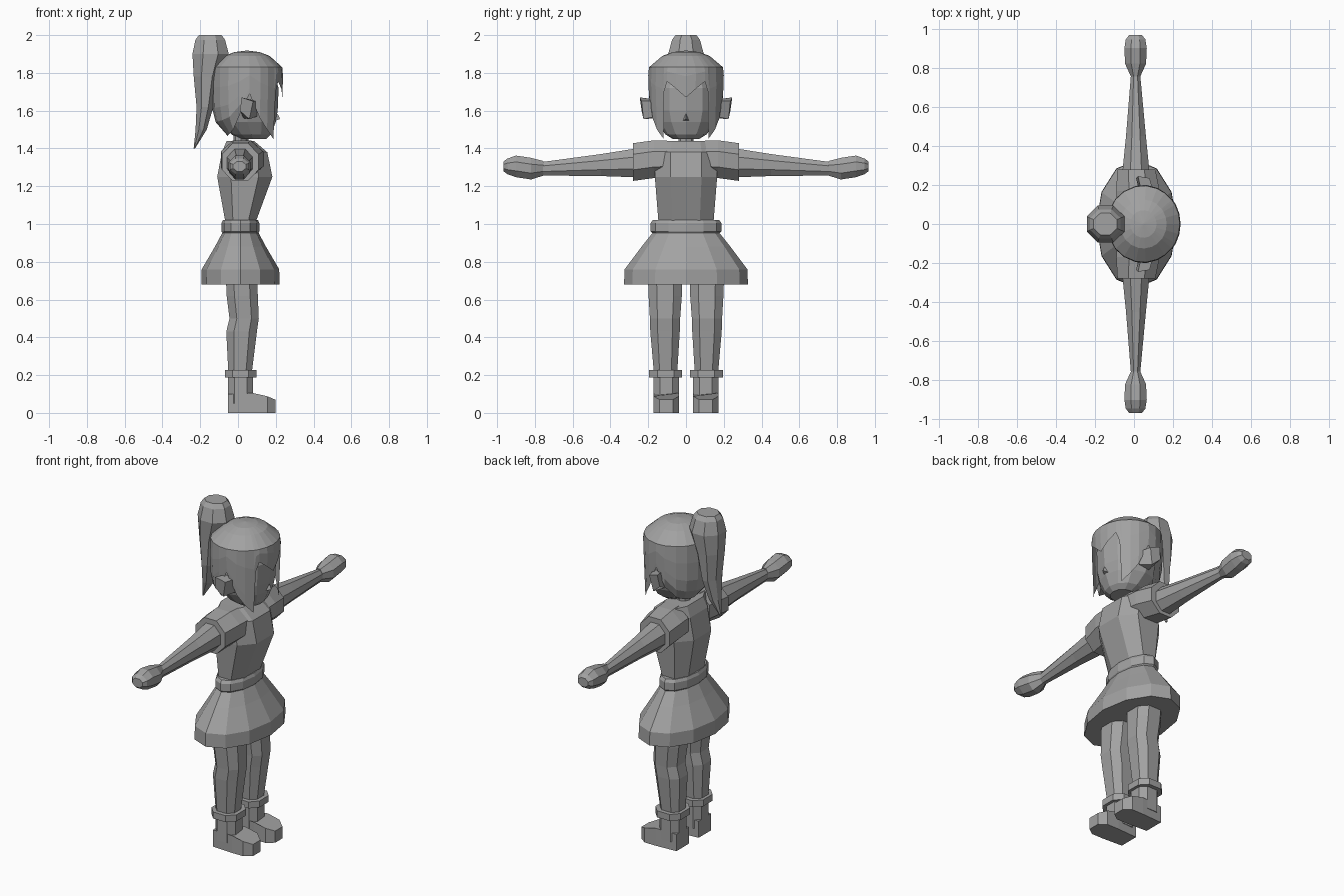
import bpy, bmesh, math

grey = bpy.data.materials.new("plain_grey")
grey.diffuse_color = (0.36, 0.36, 0.36, 1)


def finish(name, bm):
    bmesh.ops.remove_doubles(bm, verts=bm.verts, dist=0.0005)
    bmesh.ops.recalc_face_normals(bm, faces=bm.faces)
    me = bpy.data.meshes.new(name)
    bm.to_mesh(me)
    bm.free()
    me.materials.append(grey)
    ob = bpy.data.objects.new(name, me)
    bpy.context.collection.objects.link(ob)
    return ob


def loft(name, rings, cap=True):
    """Skin a list of equal-length point rings."""
    bm = bmesh.new()
    vs = [[bm.verts.new(p) for p in r] for r in rings]
    n = len(vs[0])
    for a, b in zip(vs, vs[1:]):
        for i in range(n):
            j = (i + 1) % n
            bm.faces.new((a[i], a[j], b[j], b[i]))
    if cap:
        bm.faces.new(vs[0])
        bm.faces.new(vs[-1])
    return finish(name, bm)


def oval(cx, cy, z, rx, ry, n=8, turn=0.0):
    return [(cx + rx * math.cos(turn + math.tau * i / n),
             cy + ry * math.sin(turn + math.tau * i / n), z) for i in range(n)]


def soft_box(x0, x1, cy, hy, z, k=0.5):
    """Eight-sided ring with a flat front, back and sides."""
    c, h = (x0 + x1) / 2, (x1 - x0) / 2
    pts = [(1, -k), (1, k), (k, 1), (-k, 1), (-1, k), (-1, -k), (-k, -1), (k, -1)]
    return [(c + h * a, cy + hy * b, z) for a, b in pts]


# Head and neck
loft("head", [oval(cx, 0, z, rx, ry, 12) for z, cx, rx, ry in [
    (1.45, 0.08, 0.07, 0.07), (1.475, 0.07, 0.105, 0.11), (1.54, 0.05, 0.15, 0.155),
    (1.60, 0.045, 0.165, 0.175), (1.72, 0.045, 0.17, 0.175), (1.84, 0.045, 0.13, 0.13)]])
loft("neck", [oval(0.015, 0, z, 0.04, 0.04, 8) for z in (1.36, 1.5)])
loft("nose", [[(0.19, -0.02, 1.545), (0.19, 0.02, 1.545), (0.19, 0, 1.61)],
              [(0.222, -0.003, 1.555), (0.222, 0.003, 1.555), (0.217, 0, 1.57)]])

# Hair cap with zigzag fringe, long side locks and ear notches: (angle, hem height)
hem = [(0, 1.67), (15, 1.715), (30, 1.755), (36, 1.70), (39, 1.45), (54, 1.50),
       (68, 1.56), (86, 1.69), (102, 1.58), (122, 1.50), (140, 1.48), (160, 1.47), (180, 1.465)]
hem += [(360 - a, z) for a, z in reversed(hem[1:-1])]


def hair_radius(z, ang):
    back = min(1, max(0, (1 - math.cos(math.radians(ang))) * 1.2 - 0.5))
    if z > 1.6:
        return 1.0 - 0.04 * (1.83 - z) / 0.23
    t = (1.6 - z) / 0.15
    return 0.96 - t * (0.03 + 0.5 * back * t)


rings = []
for z, r in [(1.918, 0.02), (1.91, 0.35), (1.89, 0.62), (1.83, 0.97)]:
    rings.append([(0.048 + 0.192 * r * math.cos(math.radians(a)),
                   0.202 * r * math.sin(math.radians(a)), z) for a, _ in hem])
for t in (0.3, 0.6, 0.8, 1.0):
    ring = []
    for a, h in hem:
        z = 1.83 + (h - 1.83) * t
        r = hair_radius(z, a)
        ring.append((0.048 + 0.192 * r * math.cos(math.radians(a)),
                     0.202 * r * math.sin(math.radians(a)), z))
    rings.append(ring)
hair = loft("hair_cap", rings, cap=False)
bm = bmesh.new()
bm.from_mesh(hair.data)
bmesh.ops.holes_fill(bm, edges=[e for e in bm.edges if e.is_boundary and e.verts[0].co.z > 1.9])
bm.to_mesh(hair.data)
bm.free()

# Ponytail
loft("ponytail", [oval(cx, 0, z, rx, ry, 8, math.pi / 8) for z, cx, rx, ry in [
    (2.0, -0.147, 0.065, 0.06), (1.975, -0.147, 0.085, 0.08), (1.90, -0.145, 0.104, 0.102),
    (1.78, -0.165, 0.075, 0.09), (1.62, -0.175, 0.048, 0.075), (1.50, -0.195, 0.032, 0.045),
    (1.40, -0.231, 0.004, 0.006)]])

# Torso, belt and skirt
loft("torso", [soft_box(x0, x1, 0, hy, z) for z, x0, x1, hy in [
    (1.0, -0.065, 0.09, 0.145), (1.25, -0.11, 0.182, 0.165),
    (1.38, -0.085, 0.155, 0.165), (1.44, -0.06, 0.085, 0.15)]])
loft("belt", [oval(0.013, 0, z, rx, ry, 12) for z, rx, ry in [
    (0.945, 0.09, 0.17), (0.96, 0.10, 0.187), (1.005, 0.10, 0.187), (1.022, 0.092, 0.175)]])
loft("skirt", [oval(0.013, 0, z, rx, ry, 12) for z, rx, ry in [
    (0.955, 0.095, 0.175), (0.88, 0.135, 0.235), (0.76, 0.205, 0.325), (0.68, 0.207, 0.328)]])


def arm_ring(s, y, cx, cz, rx, rz, n=8):
    return [(cx + rx * math.cos(math.tau * (i + 0.5) / n), s * y,
             cz + rz * math.sin(math.tau * (i + 0.5) / n)) for i in range(n)]


for s, side in ((-1, "right"), (1, "left")):
    # Ear
    loft(side + "_ear", [
        [(0.03, s * 0.16, 1.56), (0.10, s * 0.16, 1.57), (0.10, s * 0.16, 1.65), (0.04, s * 0.16, 1.66)],
        [(0.01, s * 0.235, 1.60), (0.06, s * 0.225, 1.555), (0.08, s * 0.235, 1.65), (0.02, s * 0.245, 1.67)]])
    # Sleeve
    loft(side + "_sleeve", [arm_ring(s, *p) for p in [
        (0.10, 0.025, 1.345, 0.12, 0.105), (0.17, 0.02, 1.343, 0.12, 0.108),
        (0.28, 0.012, 1.328, 0.105, 0.108)]])
    # Arm and closed hand
    loft(side + "_arm", [arm_ring(s, *p) for p in [
        (0.24, 0.01, 1.325, 0.078, 0.085), (0.45, 0.01, 1.312, 0.055, 0.063),
        (0.77, 0.008, 1.292, 0.025, 0.038)]])
    loft(side + "_hand", [arm_ring(s, *p) for p in [
        (0.755, 0.008, 1.295, 0.026, 0.042), (0.82, 0.008, 1.293, 0.058, 0.062),
        (0.90, 0.008, 1.305, 0.062, 0.062), (0.945, 0.008, 1.305, 0.054, 0.045),
        (0.966, 0.008, 1.305, 0.036, 0.028)]])
    # Leg
    loft(side + "_leg", [soft_box(x0, x1, s * cy, hy, z) for z, x0, x1, cy, hy in [
        (0.74, -0.065, 0.10, 0.11, 0.092), (0.62, -0.06, 0.105, 0.11, 0.088),
        (0.50, -0.045, 0.11, 0.111, 0.08), (0.43, -0.062, 0.10, 0.111, 0.078),
        (0.19, -0.05, 0.07, 0.108, 0.06)]])
    # Boot cuff, shaft and foot
    loft(side + "_cuff", [soft_box(-0.07, 0.097, s * 0.108, 0.088, z) for z in (0.187, 0.226)])
    loft(side + "_boot_shaft", [soft_box(-0.052, 0.08, s * 0.105, 0.067, z) for z in (0.05, 0.2)])
    foot = [(-0.052, 0.06), (0.08, 0.067), (0.155, 0.067), (0.198, 0.035)]
    plan = foot + [(x, -w) for x, w in reversed(foot)]
    tops = {-0.052: 0.1, 0.08: 0.105, 0.155: 0.088, 0.198: 0.07}
    loft(side + "_foot", [[(x, s * 0.105 + w, 0) for x, w in plan],
                          [(x, s * 0.105 + w, tops[x]) for x, w in plan]])
